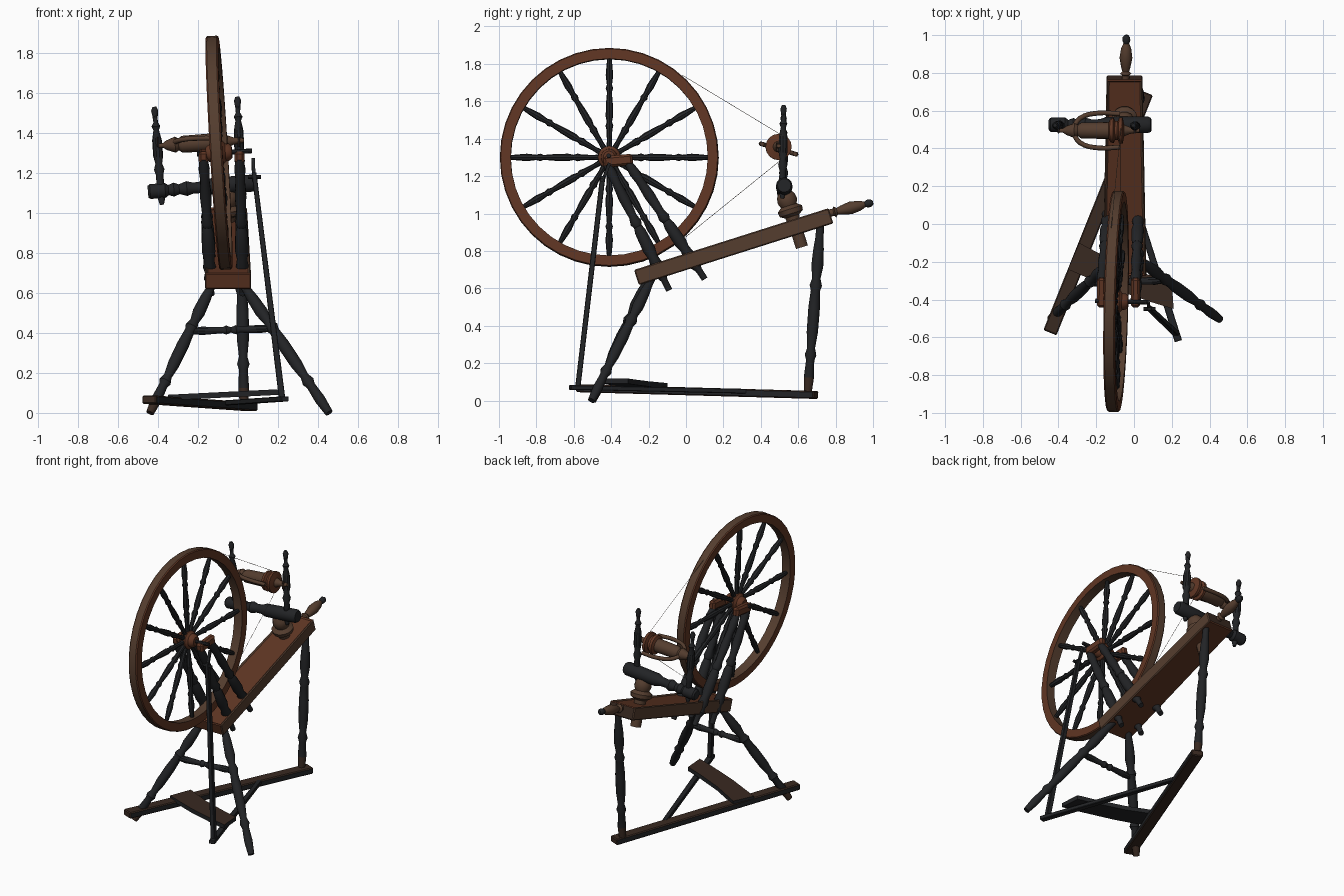
import bpy, bmesh, math
from mathutils import Vector, Matrix

if "Cube" in bpy.data.objects:
    bpy.data.objects.remove(bpy.data.objects["Cube"])


def material(name, rgb):
    m = bpy.data.materials.new(name)
    m.diffuse_color = (*rgb, 1)
    m.use_nodes = True
    m.node_tree.nodes["Principled BSDF"].inputs["Base Color"].default_value = m.diffuse_color
    return m


DARK = material("blackened wood", (0.016, 0.017, 0.019))
RUST = material("reddish wood", (0.115, 0.036, 0.017))
BROWN = material("worn brown wood", (0.09, 0.047, 0.028))
UMBER = material("dark umber wood", (0.04, 0.022, 0.015))
THREAD = material("thread", (0.12, 0.10, 0.08))


def finish(bm, name, mats, matrix=None, rule=None):
    bmesh.ops.recalc_face_normals(bm, faces=bm.faces)
    if rule:
        for f in bm.faces:
            f.material_index = rule(f)
    if matrix is not None:
        bm.transform(matrix)
    me = bpy.data.meshes.new(name)
    bm.to_mesh(me)
    bm.free()
    for m in mats:
        me.materials.append(m)
    ob = bpy.data.objects.new(name, me)
    bpy.context.collection.objects.link(ob)
    return ob


def aim(p0, p1, up=(0, 0, 1)):
    """Matrix with local z along p0->p1, local y close to up, origin at p0."""
    z = (Vector(p1) - Vector(p0)).normalized()
    up = Vector(up)
    if abs(z.dot(up)) > 0.95:
        up = Vector((0, 1, 0))
    x = up.cross(z).normalized()
    y = z.cross(x)
    m = Matrix((x, y, z)).transposed().to_4x4()
    m.translation = Vector(p0)
    return m


def turned(name, p0, p1, profile, mats, sides=12, rule=None):
    """Lathe-turned part from p0 to p1; profile = (fraction, radius) pairs."""
    length = (Vector(p1) - Vector(p0)).length
    bm = bmesh.new()
    rings = []
    for t, r in profile:
        rings.append([bm.verts.new((r * math.cos(2 * math.pi * i / sides),
                                    r * math.sin(2 * math.pi * i / sides), t * length))
                      for i in range(sides)])
    for a, b in zip(rings, rings[1:]):
        for i in range(sides):
            j = (i + 1) % sides
            bm.faces.new((a[i], a[j], b[j], b[i]))
    bm.faces.new(rings[0][::-1])
    bm.faces.new(rings[-1])
    return finish(bm, name, mats, aim(p0, p1), rule)


def bar(name, p0, p1, w0, w1, h, mats, rule=None, bevel=0.006, inset=0):
    """Tapered board from p0 to p1: widths w0, w1 across, height h."""
    length = (Vector(p1) - Vector(p0)).length
    bm = bmesh.new()
    bmesh.ops.create_cube(bm, size=1)
    for v in bm.verts:
        w = w0 if v.co.z < 0 else w1
        v.co = Vector((v.co.x * w, v.co.y * h, (v.co.z + 0.5) * length))
    if bevel:
        bmesh.ops.bevel(bm, geom=bm.edges[:], offset=bevel, segments=1, affect='EDGES')
    if inset:
        top = max(bm.faces, key=lambda f: f.calc_center_median().y)
        bmesh.ops.inset_region(bm, faces=[top], thickness=inset, depth=-0.008)
    return finish(bm, name, mats, aim(p0, p1), rule)


# ---- drive wheel: rim, spokes and hub, leaning slightly
WHEEL = (Matrix.Translation((-0.095, -0.41, 1.30)) @ Matrix.Rotation(math.radians(-1.4), 4, 'Z')
         @ Matrix.Rotation(math.radians(-3.4), 4, 'Y'))
bm = bmesh.new()
N = 40
section = [(-0.031, 0.527), (-0.031, 0.58), (-0.024, 0.585), (0.024, 0.585), (0.031, 0.58), (0.031, 0.527)]
rings = []
for i in range(N):
    a = 2 * math.pi * i / N
    rings.append([bm.verts.new((x, r * math.cos(a), r * math.sin(a))) for x, r in section])
for i in range(N):
    a, b = rings[i], rings[(i + 1) % N]
    for k in range(6):
        bm.faces.new((a[k], a[(k + 1) % 6], b[(k + 1) % 6], b[k]))
finish(bm, "wheel_rim", [RUST, BROWN], WHEEL, lambda f: 0 if abs(f.normal.x) > 0.5 else 1)

SPOKE = [(0, .017), (.1, .013), (.22, .016), (.26, .021), (.3, .014), (.36, .02), (.5, .018),
         (.62, .013), (.66, .02), (.7, .014), (.8, .02), (.9, .016), (1, .011)]
for i in range(12):
    d = Vector((0, math.cos(math.pi * i / 6), math.sin(math.pi * i / 6)))
    turned(f"spoke_{i + 1}", WHEEL @ (d * 0.04), WHEEL @ (d * 0.54), SPOKE, [DARK], 8)
turned("wheel_hub", WHEEL @ Vector((-0.065, 0, 0)), WHEEL @ Vector((0.065, 0, 0)),
       [(0, .03), (.1, .042), (.25, .045), (.35, .06), (.65, .06), (.75, .045), (.9, .042), (1, .03)], [RUST], 16)
turned("axle", WHEEL @ Vector((-0.11, 0, 0)), WHEEL @ Vector((0.165, 0, 0)), [(0, .012), (1, .012)], [DARK], 8)
bar("crank_arm", (0.075, -0.41, 1.27), (0.08, -0.45, 1.16), .016, .016, .016, [DARK], bevel=0)
turned("crank_pin", (0.05, -0.45, 1.18), (0.115, -0.45, 1.18), [(0, .01), (1, .01)], [DARK], 8)

# ---- sloping bench and its rear handle
bar("bench", (-0.05, -0.265, 0.658), (-0.05, 0.775, 0.988), .23, .19, .085, [RUST, BROWN, UMBER],
    lambda f: 1 if abs(f.normal.x) > 0.5 else 2 if f.normal.z > 0.9 else 0, inset=0.012)
turned("bench_handle", (-0.045, 0.76, 1.0), (-0.04, 1.0, 1.06),
       [(0, .02), (.12, .02), (.15, .03), (.2, .018), (.28, .024), (.5, .034), (.7, .027),
        (.82, .015), (.88, .021), (.95, .02), (1, .01)], [BROWN, DARK], 12,
       lambda f: 1 if f.calc_center_median().z > 0.195 else 0)

# ---- legs and stretcher
LEG = [(0, .02), (.1, .027), (.2, .022), (.23, .031), (.27, .021), (.36, .03), (.5, .031), (.6, .025),
       (.63, .033), (.67, .022), (.74, .032), (.84, .028), (.9, .022), (1, .02)]
LEFT_FOOT, LEFT_TOP = Vector((-0.44, -0.50, 0)), Vector((-0.11, -0.19, 0.68))
RIGHT_FOOT, RIGHT_TOP = Vector((0.455, -0.505, 0)), Vector((0.0, -0.17, 0.68))
foot_rule = lambda f: 1 if f.calc_center_median().z < 0.12 else 0
turned("front_left_leg", LEFT_FOOT, LEFT_TOP, LEG, [DARK, UMBER], rule=foot_rule)
turned("front_right_leg", RIGHT_FOOT, RIGHT_TOP, LEG, [DARK])
turned("rear_leg", (0.03, 0.65, 0.03), (0.015, 0.72, 0.96), LEG, [DARK, UMBER], rule=foot_rule)
turned("leg_stretcher", LEFT_FOOT.lerp(LEFT_TOP, 0.6), RIGHT_FOOT.lerp(RIGHT_TOP, 0.62),
       [(0, .014), (.15, .022), (.4, .016), (.44, .024), (.5, .014), (.56, .024), (.6, .016), (.85, .022), (1, .014)],
       [DARK], 10)

# ---- foot rail, treadle board, treadle arm and connecting rod
bar("foot_rail", (-0.445, -0.575, 0.066), (0.065, 0.695, 0.03), .075, .075, .042, [UMBER, DARK],
    lambda f: 0 if abs(f.normal.y) > 0.5 or abs(f.normal.z) > 0.5 else 1)
bar("treadle_arm", (0.235, -0.62, 0.07), (-0.06, 0.32, 0.05), .04, .03, .025, [DARK], bevel=0.003)
bm = bmesh.new()
board = [(-0.35, -0.24), (-0.12, -0.34), (0.08, -0.41), (0.21, -0.45),
         (0.20, -0.31), (0.08, -0.27), (-0.10, -0.20), (-0.29, -0.10)]
low = [bm.verts.new((x, y, 0.08 + 0.05 * x)) for x, y in board]
face = bm.faces.new(low)
up = bmesh.ops.extrude_face_region(bm, geom=[face])
bmesh.ops.translate(bm, vec=(0, 0, 0.028), verts=[g for g in up["geom"] if isinstance(g, bmesh.types.BMVert)])
finish(bm, "treadle_board", [DARK, UMBER], None, lambda f: 1 if f.normal.z > 0.5 and len(f.verts) > 4 else 0)
bar("connecting_rod", (0.22, -0.578, 0.075), (0.08, -0.445, 1.2), .032, .024, .028, [DARK], bevel=0.003)

# ---- paired wheel posts through the bench, with bearing blocks on top
POST = [(0, .017), (.08, .018), (.12, .032), (.16, .024), (.2, .033), (.26, .026), (.32, .034), (.46, .03),
        (.5, .022), (.53, .031), (.58, .022), (.72, .029), (.84, .023), (.92, .028), (1, .02)]
for side, x0, x1 in (("left", -0.135, -0.172), ("right", 0.025, 0.008)):
    turned(f"{side}_wheel_post", (x0, -0.09, 0.59), (x1, -0.425, 1.27), POST, [DARK])
    turned(f"{side}_rear_stay", (x0, 0.10, 0.65), (x1, -0.31, 1.27), POST, [DARK])
    bar(f"{side}_bearing_block", (x1, -0.44, 1.275), (x1, -0.285, 1.29), .05, .045, .06, [RUST], bevel=0.012)

# ---- flyer stand: tilted support, cross bar and two uprights
turned("cross_bar_support", (-0.05, 0.62, 0.82), (-0.05, 0.525, 1.12),
       [(0, .034), (.4, .034), (.55, .04), (.6, .066), (.68, .07), (.74, .045), (.82, .055), (.92, .05), (1, .03)],
       [BROWN], 14)
turned("cross_bar", (-0.45, 0.525, 1.105), (0.09, 0.525, 1.15),
       [(0, .03), (.02, .038), (.16, .038), (.19, .026), (.24, .036), (.29, .025), (.36, .038), (.42, .028),
        (.5, .03), (.56, .042), (.75, .044), (.97, .044), (1, .036)], [DARK], 14)
UPRIGHT = [(0, .01), (.06, .018), (.1, .012), (.2, .02), (.3, .018), (.36, .026), (.42, .017), (.5, .025),
           (.66, .024), (.76, .014), (.8, .022), (.84, .011), (.9, .013), (.96, .018), (1, .01)]
turned("left_upright", (-0.38, 0.522, 1.04), (-0.418, 0.522, 1.53), UPRIGHT, [DARK], 10)
turned("right_upright", (0.015, 0.515, 1.08), (-0.003, 0.522, 1.58), UPRIGHT, [DARK], 10)
for name, x in (("left_bearing", -0.40), ("right_bearing", 0.005)):
    bar(name, (x, 0.48, 1.355), (x, 0.53, 1.355), .012, .012, .05, [UMBER], bevel=0.003)

# ---- bobbin, whorl and forked flyer
turned("bobbin", (-0.40, 0.495, 1.335), (0.03, 0.495, 1.362),
       [(0, .01), (.06, .012), (.1, .024), (.2, .04), (.24, .03), (.28, .042), (.62, .045), (.64, .064), (.68, .066),
        (.7, .05), (.73, .05), (.75, .07), (.79, .07), (.81, .03), (.88, .018), (1, .01)], [BROWN, RUST], 16,
       lambda f: 1 if 0.27 < f.calc_center_median().z < 0.345 else 0)
for s in (-1, 1):
    cu = bpy.data.curves.new("flyer_arm", 'CURVE')
    cu.dimensions = '3D'
    cu.bevel_depth = 0.013
    cu.bevel_resolution = 1
    cu.resolution_u = 4
    sp = cu.splines.new('BEZIER')
    path = [(-0.325, 0.01), (-0.285, 0.065), (-0.19, 0.092), (-0.075, 0.088)]
    sp.bezier_points.add(len(path) - 1)
    for p, (x, d) in zip(sp.bezier_points, path):
        p.co = (x, 0.495 + s * d, 1.345 - s * d * 0.3)
        p.handle_left_type = p.handle_right_type = 'AUTO'
    cu.use_fill_caps = True
    cu.materials.append(BROWN)
    ob = bpy.data.objects.new("flyer_arm", cu)
    bpy.context.collection.objects.link(ob)

# ---- drive band strands
for i, (a, b) in enumerate((((-0.12, -0.02, 1.74), (-0.07, 0.51, 1.42)),
                            ((-0.07, 0.5, 1.28), (-0.07, -0.02, 0.86)))):
    turned(f"drive_band_{i + 1}", a, b, [(0, .0012), (1, .0012)], [THREAD], 4)

# ---- smooth shading with sharp edges kept
bpy.ops.object.select_all(action='DESELECT')
for ob in bpy.context.scene.objects:
    if ob.type == 'MESH':
        ob.select_set(True)
        bpy.context.view_layer.objects.active = ob
bpy.ops.object.shade_smooth_by_angle(angle=math.radians(35))
